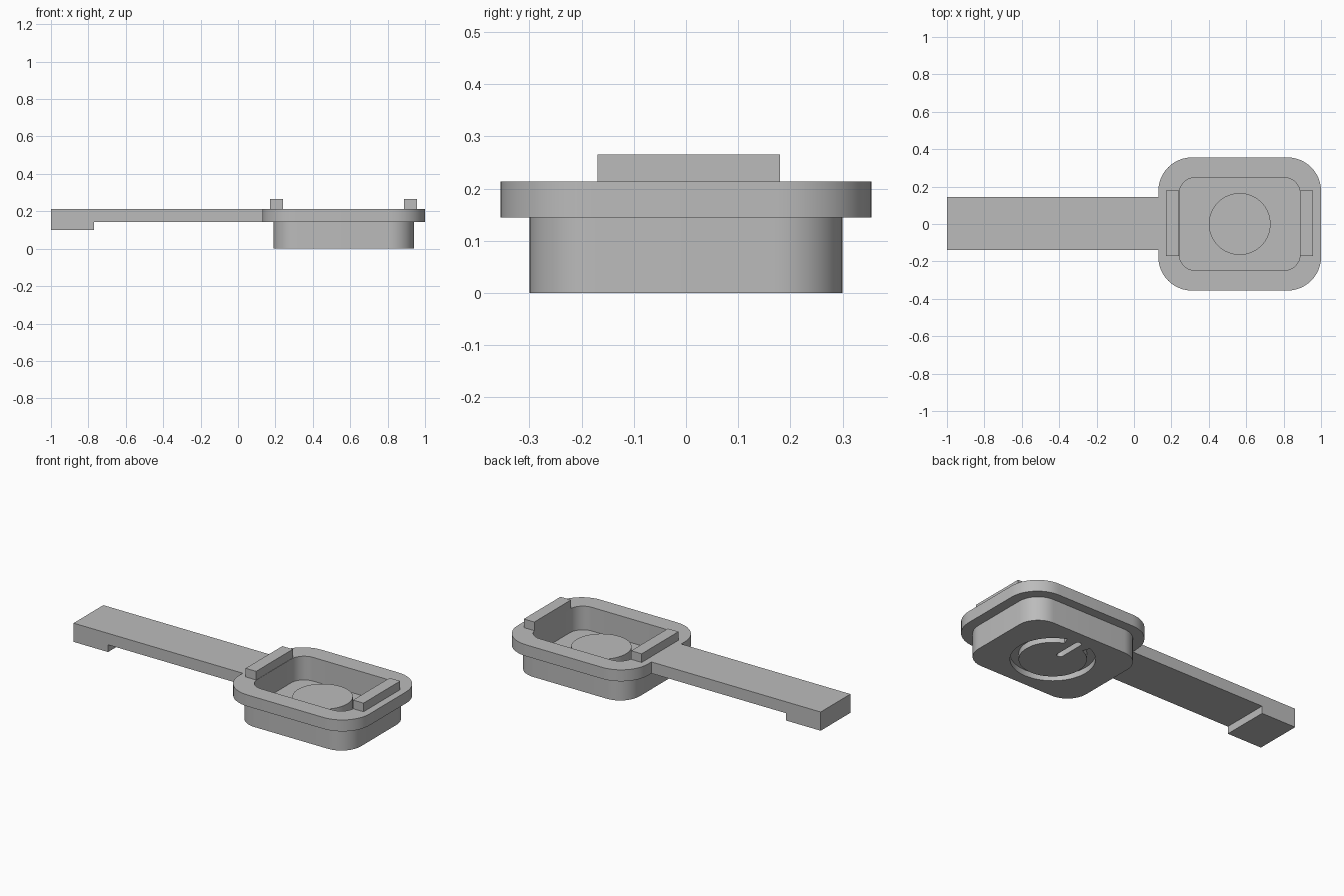
import bpy, bmesh
from math import sin, cos, pi, radians
from mathutils import Matrix

if "Cube" in bpy.data.objects:
    bpy.data.objects.remove(bpy.data.objects["Cube"], do_unlink=True)

grey = bpy.data.materials.new("plain grey")
grey.use_nodes = True
grey.diffuse_color = (0.5, 0.5, 0.5, 1)
grey.node_tree.nodes["Principled BSDF"].inputs["Base Color"].default_value = (0.5, 0.5, 0.5, 1)

CX = 0.565          # centre of the tray
TOP, STEP, FLOOR = 0.213, 0.144, 0.07


def finish(name, bm, smooth=False):
    bmesh.ops.recalc_face_normals(bm, faces=bm.faces)
    mesh = bpy.data.meshes.new(name)
    bm.to_mesh(mesh)
    bm.free()
    mesh.materials.append(grey)
    obj = bpy.data.objects.new(name, mesh)
    bpy.context.collection.objects.link(obj)
    if smooth:
        shade(obj)
    return obj


def shade(obj):
    bpy.ops.object.select_all(action="DESELECT")
    obj.select_set(True)
    bpy.context.view_layer.objects.active = obj
    bpy.ops.object.shade_smooth_by_angle(angle=radians(30))


def rounded_outline(hx, hy, r, steps=12):
    pts = []
    for q, (sx, sy) in enumerate([(1, 1), (-1, 1), (-1, -1), (1, -1)]):
        for i in range(steps + 1):
            a = (q + i / steps) * pi / 2
            pts.append((CX + sx * (hx - r) + r * cos(a), sy * (hy - r) + r * sin(a)))
    return pts


def prism(name, pts, z0, z1):
    bm = bmesh.new()
    face = bm.faces.new([bm.verts.new((x, y, z0)) for x, y in pts])
    out = bmesh.ops.extrude_face_region(bm, geom=[face])
    verts = [v for v in out["geom"] if isinstance(v, bmesh.types.BMVert)]
    bmesh.ops.translate(bm, verts=verts, vec=(0, 0, z1 - z0))
    return finish(name, bm)


def box(name, x0, x1, y0, y1, z0, z1):
    return prism(name, [(x0, y0), (x1, y0), (x1, y1), (x0, y1)], z0, z1)


# Tray: body, flange and pocket as one skin of stacked outlines
body = rounded_outline(0.375, 0.30, 0.13)
flange = rounded_outline(0.435, 0.356, 0.18)
pocket = rounded_outline(0.323, 0.248, 0.085)
bm = bmesh.new()
rings = [[bm.verts.new((x, y, z)) for x, y in pts] for pts, z in
         [(body, 0), (body, STEP), (flange, STEP), (flange, TOP), (pocket, TOP), (pocket, FLOOR)]]
for a, b in zip(rings, rings[1:]):
    for i in range(len(a)):
        j = (i + 1) % len(a)
        bm.faces.new([a[i], a[j], b[j], b[i]])
bm.faces.new(rings[0])
bm.faces.new(rings[-1])
tray = finish("tray", bm)

# Open ring groove and short slot in the underside
angles = [radians(110 + 320 * i / 56) for i in range(57)]
arc = [(CX + 0.228 * cos(a), 0.228 * sin(a)) for a in angles]
arc += [(CX + 0.182 * cos(a), 0.182 * sin(a)) for a in reversed(angles)]
ends = [(CX + 0.018 * cos(a) , y + 0.018 * sin(a))
        for y, start in [(0.21, 0), (0.06, pi)]
        for a in [start + pi * i / 8 for i in range(9)]]
for name, pts in [("ring_groove_cutter", arc), ("slot_cutter", ends)]:
    cutter = prism(name, pts, -0.05, 0.035)
    cutter.hide_render = True
    mod = tray.modifiers.new("groove", "BOOLEAN")
    mod.operation, mod.solver, mod.object = "DIFFERENCE", "EXACT", cutter
    bpy.context.view_layer.objects.active = tray
    bpy.ops.object.modifier_apply(modifier=mod.name)
    bpy.data.objects.remove(cutter, do_unlink=True)
shade(tray)

# Round boss on the pocket floor
bm = bmesh.new()
bmesh.ops.create_cone(bm, cap_ends=True, segments=64, radius1=0.165, radius2=0.165,
                      depth=0.065, matrix=Matrix.Translation((CX, 0, FLOOR + 0.0325)))
finish("centre_boss", bm, True)

# Raised tabs at both ends of the pocket
for name, x in [("right_tab", 0.17), ("left_tab", 0.887)]:
    box(name, x, x + 0.07, -0.17, 0.18, TOP, 0.265)

# Arm with a thicker end, from a side profile
bm = bmesh.new()
profile = [(-1, 0.1), (-0.77, 0.1), (-0.77, STEP), (0.13, STEP), (0.13, TOP), (-1, TOP)]
face = bm.faces.new([bm.verts.new((x, -0.14, z)) for x, z in profile])
out = bmesh.ops.extrude_face_region(bm, geom=[face])
bmesh.ops.translate(bm, verts=[v for v in out["geom"] if isinstance(v, bmesh.types.BMVert)],
                    vec=(0, 0.284, 0))
finish("arm", bm)
